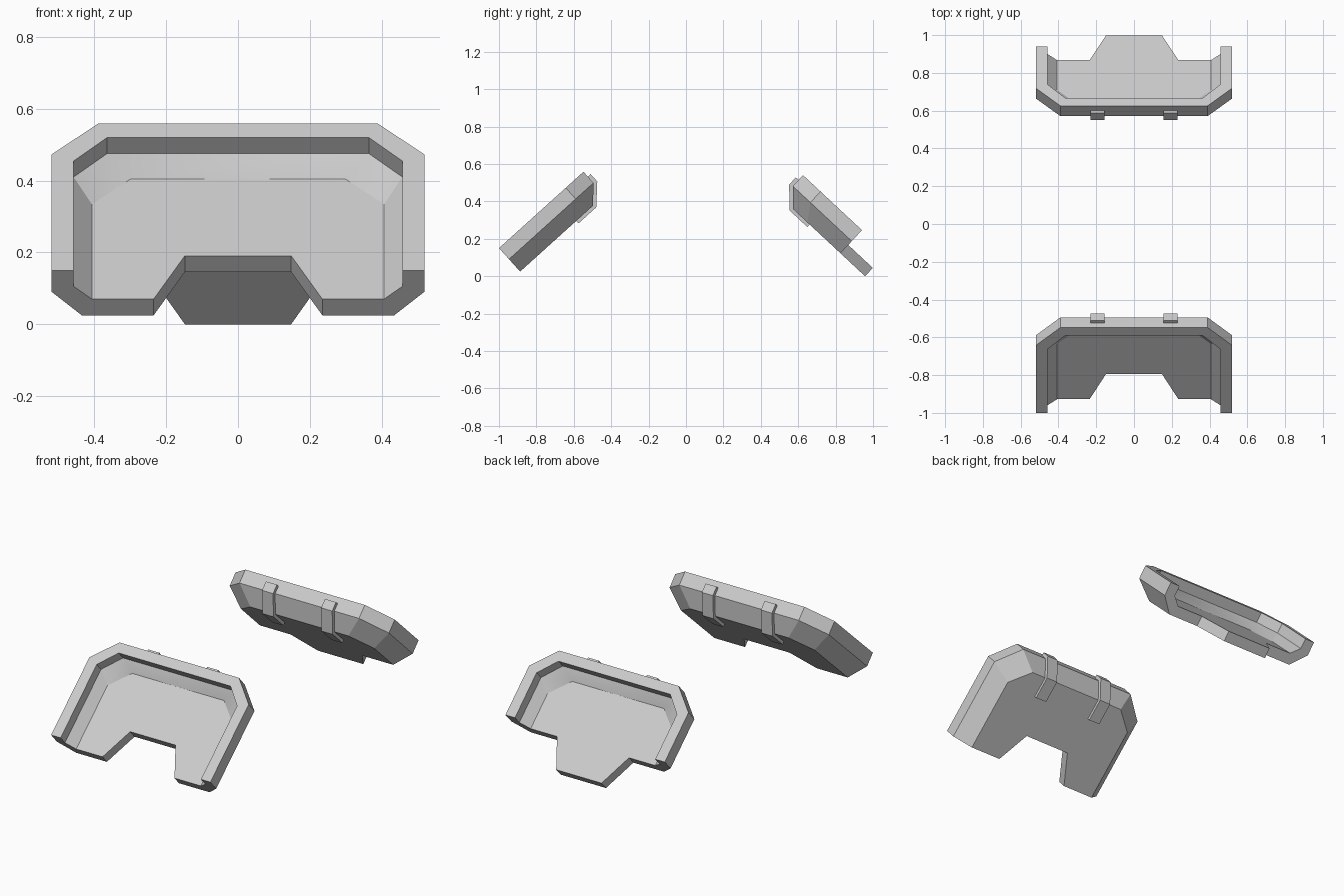
import bpy, bmesh
from math import radians, sin, cos
from mathutils import Vector

if "Cube" in bpy.data.objects:
    bpy.data.objects.remove(bpy.data.objects["Cube"])

TAB = 0.18          # length of notch / tongue


def make_object(name, verts, faces, to_world, smooth=()):
    bm = bmesh.new()
    vs = [bm.verts.new(to_world(*v)) for v in verts]
    for i, f in enumerate(faces):
        face = bm.faces.new([vs[k] for k in f])
        face.smooth = i in smooth
    bmesh.ops.recalc_face_normals(bm, faces=bm.faces)
    me = bpy.data.meshes.new(name)
    bm.to_mesh(me)
    bm.free()
    ob = bpy.data.objects.new(name, me)
    bpy.context.collection.objects.link(ob)
    return ob


def frame(y0, z0, angle, side):
    # local (x, u along the tray, w depth) -> world
    c, s = cos(radians(angle)), sin(radians(angle))
    return lambda x, u, w: Vector((x, y0 + side * (-u * c - w * s), z0 + u * s - w * c))


def tray(name, length, tab, to_world):
    # rings: half width, corner start, corner half width, top inset, depth
    rings = [(0.52, 0.128, 0.39, 0.0, 0.0), (0.52, 0.128, 0.39, 0.0, 0.08),
             (0.435, 0.19, 0.32, 0.084, 0.169),
             (0.458, 0.155, 0.365, 0.058, 0.0), (0.458, 0.155, 0.365, 0.058, 0.06),
             (0.407, 0.215, 0.30, 0.111, 0.108)]
    verts, faces, smooth = [], [], []
    for a, b, c, d, w in rings:
        verts += [(a, 0, w), (a, length - b, w), (c, length - d, w),
                  (-c, length - d, w), (-a, length - b, w), (-a, 0, w)]
    # walls, rim and slopes between neighbouring rings
    for p, q in ((0, 1), (1, 2), (0, 3), (3, 4), (4, 5)):
        for i in range(5):
            if (p, q) == (4, 5) and 0 < i < 4:
                smooth.append(len(faces))
            faces.append([p * 6 + i, p * 6 + i + 1, q * 6 + i + 1, q * 6 + i])
    # floor edge with notch or tongue
    for w in (0.169, 0.108):
        verts += [(-0.235, 0, w), (-0.148, tab, w), (0.148, tab, w), (0.235, 0, w)]
    faces.append(list(range(12, 18)) + [36, 37, 38, 39])
    faces.append(list(range(30, 36)) + [40, 41, 42, 43])
    faces += [[36 + i, 37 + i, 41 + i, 40 + i] for i in range(3)]
    # open end caps
    faces.append([0, 6, 12, 39, 43, 30, 24, 18])
    faces.append([5, 11, 17, 36, 40, 35, 29, 23])
    make_object(name, verts, faces, to_world, smooth)


def strap(name, xc, length, to_world):
    # strap wrapping the outer wall, slope and floor
    L, hw = length, 0.036
    prof = [(L - 0.005, 0.035), (L + 0.02, 0.035), (L + 0.02, 0.088),
            (L - 0.077, 0.187), (L - 0.205, 0.187), (L - 0.205, 0.167),
            (L - 0.086, 0.167), (L - 0.005, 0.08)]
    n = len(prof)
    verts = [(xc + s * hw, u, w) for s in (-1, 1) for u, w in prof]
    faces = [list(range(n)), list(range(n, 2 * n))]
    faces += [[i, (i + 1) % n, n + (i + 1) % n, n + i] for i in range(n)]
    make_object(name, verts, faces, to_world)


for label, length, tab, fr in (
        ("front", 0.609, TAB, frame(-1.0, 0.15, 42.1, -1)),
        ("back", 0.431, -TAB, frame(0.941, 0.246, 43.0, 1))):
    tray(label + "_tray", length, tab, fr)
    for s, side in ((-1, "left"), (1, "right")):
        strap(f"{label}_strap_{side}", s * 0.193, length, fr)
